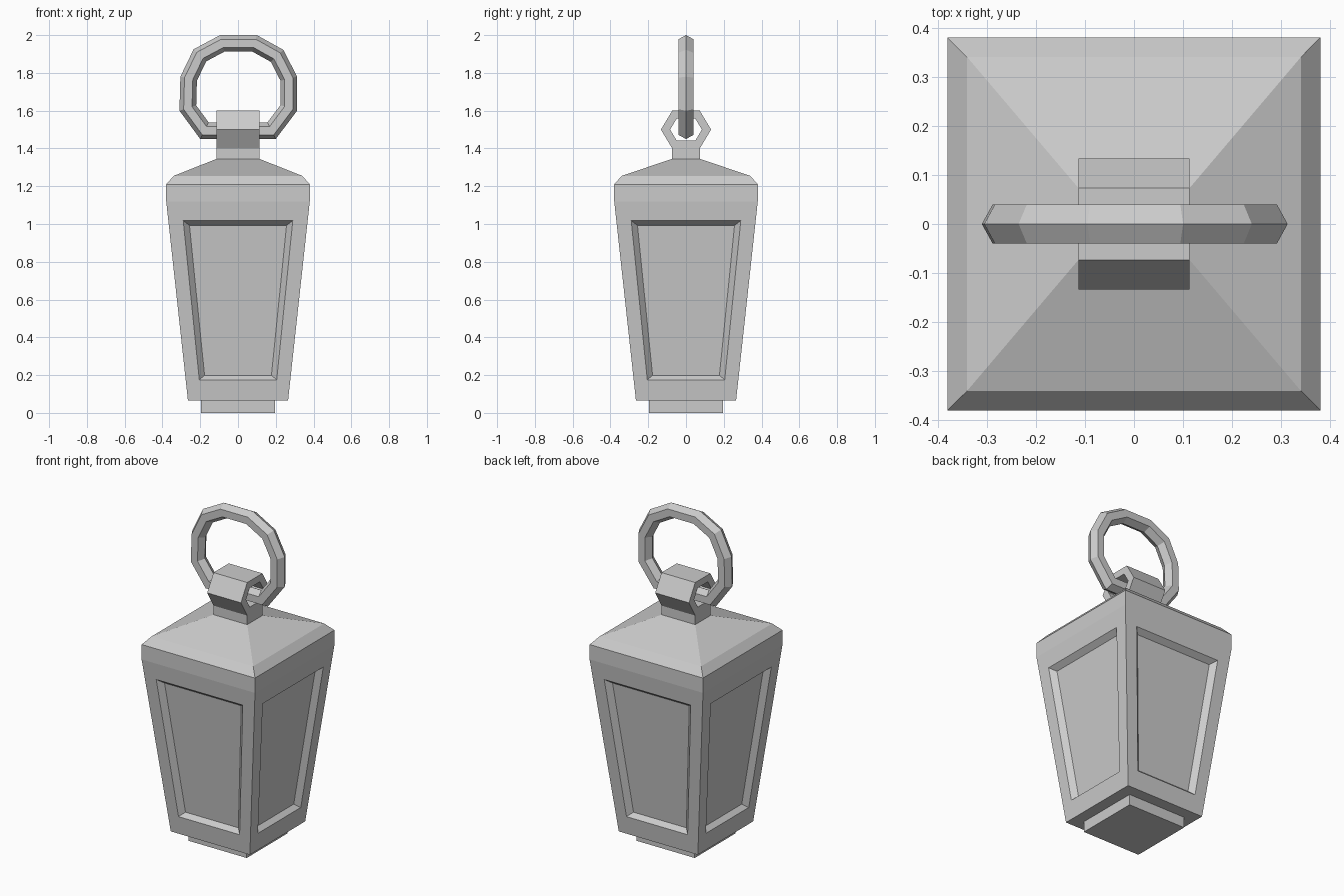
import bpy, bmesh
from mathutils import Vector

if "Cube" in bpy.data.objects:
    bpy.data.objects.remove(bpy.data.objects["Cube"])


def finish(bm, name):
    bmesh.ops.remove_doubles(bm, verts=bm.verts, dist=1e-5)
    bmesh.ops.recalc_face_normals(bm, faces=bm.faces)
    me = bpy.data.meshes.new(name)
    bm.to_mesh(me)
    bm.free()
    ob = bpy.data.objects.new(name, me)
    bpy.context.collection.objects.link(ob)
    return ob


def rect(bm, hx, hy, z):
    return [bm.verts.new((x * hx, y * hy, z))
            for x, y in ((-1, -1), (1, -1), (1, 1), (-1, 1))]


def bridge(bm, a, b):
    n = len(a)
    for i in range(n):
        j = (i + 1) % n
        bm.faces.new((a[i], a[j], b[j], b[i]))


def stack(bm, levels):
    rings = [rect(bm, *lv) for lv in levels]
    for a, b in zip(rings, rings[1:]):
        bridge(bm, a, b)
    return rings


def sweep(name, path, section, to3d):
    """Closed loop: section is (inward offset, sideways) around a clockwise path."""
    bm = bmesh.new()
    pts = [Vector(p) for p in path]
    n = len(pts)
    rings = []
    for i, p in enumerate(pts):
        d1 = (p - pts[i - 1]).normalized()
        d2 = (pts[(i + 1) % n] - p).normalized()
        n1, n2 = Vector((d1.y, -d1.x)), Vector((d2.y, -d2.x))
        m = (n1 + n2) / (1 + n1.dot(n2))
        rings.append([bm.verts.new(to3d(p + m * o, s)) for o, s in section])
    for i in range(n):
        bridge(bm, rings[i], rings[(i + 1) % n])
    return finish(bm, name)


# Lantern body: tapered box, collar and hipped roof
Z0, Z1, H0, H1 = 0.065, 1.12, 0.265, 0.38
bm = bmesh.new()
upper = stack(bm, [(H1, H1, Z1), (H1, H1, 1.21), (0.34, 0.34, 1.255), (0.113, 0.073, 1.345)])
bm.faces.new(upper[-1])
bm.faces.new(rect(bm, H0, H0, Z0))


# Four side walls, each with a bevelled recessed panel
def wall_loop(turn, bottom, top, depth):
    loop = []
    for sx, (hx, z) in ((-1, bottom), (1, bottom), (1, top), (-1, top)):
        x, y = sx * hx, -(H0 + (H1 - H0) * (z - Z0) / (Z1 - Z0)) + depth
        for _ in range(turn):
            x, y = -y, x
        loop.append(bm.verts.new((x, y, z)))
    return loop


for turn in range(4):
    edge = wall_loop(turn, (H0, Z0), (H1, Z1), 0)
    rim = wall_loop(turn, (0.205, 0.175), (0.29, 1.018), 0)
    panel = wall_loop(turn, (0.177, 0.199), (0.257, 0.993), 0.03)
    bridge(bm, edge, rim)
    bridge(bm, rim, panel)
    bm.faces.new(panel)
finish(bm, "lantern_body")

# Square foot and neck
for name, levels in (("foot", [(0.195, 0.195, 0), (0.195, 0.195, Z0)]),
                     ("neck", [(0.113, 0.073, 1.345), (0.113, 0.073, 1.405)])):
    bm = bmesh.new()
    r = stack(bm, levels)
    bm.faces.new(r[0])
    bm.faces.new(r[-1])
    finish(bm, name)

# Hexagonal eyelet on the roof, bored along x
hexagon = [(-0.073, 1.6), (0.073, 1.6), (0.133, 1.5), (0.073, 1.4), (-0.073, 1.4), (-0.133, 1.5)]
sweep("eyelet", hexagon, [(0, -0.113), (0, 0.113), (0.042, 0.113), (0.042, -0.113)],
      lambda p, s: (s, p.x, p.y))

# Hanging ring, flattened at the bottom
ring = [(-0.095, 2.0), (0.1, 2.0), (0.24, 1.922), (0.313, 1.78), (0.313, 1.6),
        (0.2, 1.45), (-0.2, 1.45), (-0.31, 1.6), (-0.305, 1.78), (-0.235, 1.925)]
sweep("hanging_ring", ring,
      [(0, 0), (0.022, 0.04), (0.066, 0.04), (0.088, 0), (0.066, -0.04), (0.022, -0.04)],
      lambda p, s: (p.x, s, p.y))
